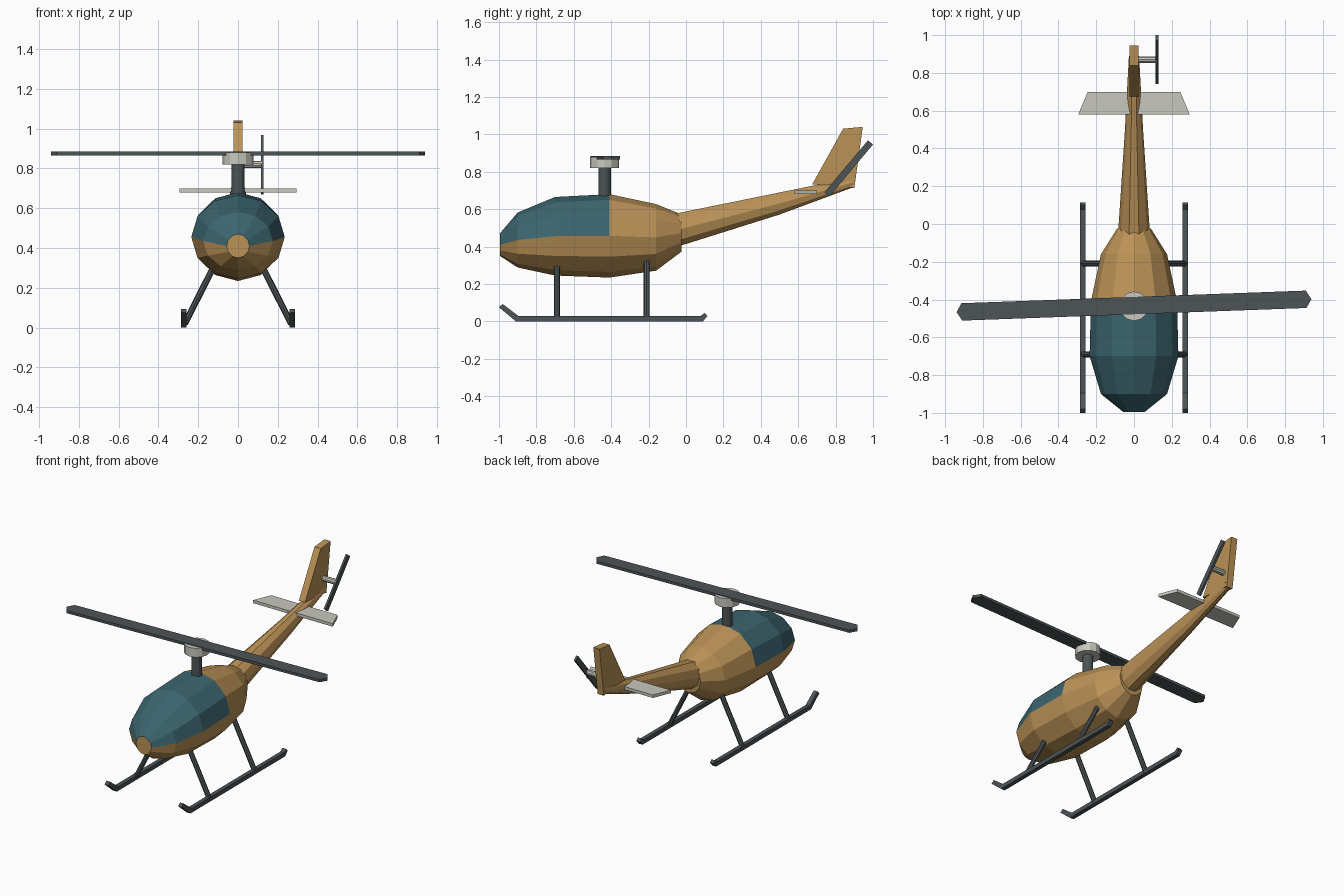
import bpy, bmesh, math
from mathutils import Vector, Matrix

if "Cube" in bpy.data.objects:
    bpy.data.objects.remove(bpy.data.objects["Cube"])


def material(name, rgb):
    m = bpy.data.materials.new(name)
    m.diffuse_color = (*rgb, 1)
    m.use_nodes = True
    m.node_tree.nodes["Principled BSDF"].inputs["Base Color"].default_value = m.diffuse_color
    return m


TAN = material("tan paint", (0.50, 0.29, 0.095))
TEAL = material("teal glass", (0.045, 0.13, 0.16))
DARK = material("dark metal", (0.075, 0.09, 0.095))
PALE = material("pale metal", (0.58, 0.58, 0.52))


def finish(bm, name, *mats):
    bmesh.ops.recalc_face_normals(bm, faces=bm.faces)
    me = bpy.data.meshes.new(name)
    bm.to_mesh(me)
    bm.free()
    for m in mats:
        me.materials.append(m)
    ob = bpy.data.objects.new(name, me)
    bpy.context.collection.objects.link(ob)
    return ob


def loft(name, rings, sides, mats, glass_rows=0):
    """Skin elliptical rings (y, centre z, half width, half height) along y."""
    bm = bmesh.new()
    loops = []
    for y, z, rx, rz in rings:
        angles = [2 * math.pi * i / sides for i in range(sides)]
        loops.append([bm.verts.new((rx * math.cos(a), y, z + rz * math.sin(a))) for a in angles])
    for row, (a, b) in enumerate(zip(loops, loops[1:])):
        for i in range(sides):
            j = (i + 1) % sides
            f = bm.faces.new((a[i], a[j], b[j], b[i]))
            f.material_index = int(row < glass_rows and i < sides // 2)
    bm.faces.new(loops[0])
    bm.faces.new(loops[-1])
    return finish(bm, name, *mats)


def prism(name, points, extrude, mat, matrix=Matrix()):
    """Extrude a flat polygon along a vector."""
    bm = bmesh.new()
    face = bm.faces.new([bm.verts.new(p) for p in points])
    new = bmesh.ops.extrude_face_region(bm, geom=[face])["geom"]
    bmesh.ops.translate(bm, vec=extrude, verts=[v for v in new if isinstance(v, bmesh.types.BMVert)])
    # extrude_face_region may leave the source face in place; keep one cap at each end
    if not face.is_valid:
        bmesh.ops.holes_fill(bm, edges=bm.edges)
    bm.transform(matrix)
    return finish(bm, name, mat)


def rod(name, start, end, radius, sides, mat):
    start, end = Vector(start), Vector(end)
    d = end - start
    bm = bmesh.new()
    turn = Matrix.Translation((start + end) / 2) @ d.to_track_quat("Z", "Y").to_matrix().to_4x4()
    bmesh.ops.create_cone(bm, cap_ends=True, segments=sides, radius1=radius,
                          radius2=radius, depth=d.length, matrix=turn)
    return finish(bm, name, mat)


# Cabin with glass upper front
loft("cabin", [(-0.995, 0.41, 0.057, 0.06), (-0.90, 0.435, 0.175, 0.147),
               (-0.70, 0.455, 0.235, 0.21), (-0.41, 0.457, 0.228, 0.223),
               (-0.16, 0.449, 0.175, 0.178), (-0.025, 0.472, 0.09, 0.10)],
     12, (TAN, TEAL), glass_rows=3)

# Tail boom
loft("tail_boom", [(-0.06, 0.485, 0.085, 0.095), (0.50, 0.63, 0.048, 0.062),
                   (0.89, 0.742, 0.027, 0.028)], 10, (TAN,))

# Tail fin
fin = [(0.675, 0.733), (0.84, 1.03), (0.945, 1.04), (0.90, 0.712), (0.86, 0.72)]
prism("tail_fin", [(-0.023, y, z) for y, z in fin], (0.046, 0, 0), TAN)

# Horizontal stabiliser
prism("stabiliser", [(-0.295, 0.58, 0.68), (0.295, 0.58, 0.68), (0.245, 0.70, 0.68),
                     (-0.245, 0.70, 0.68)], (0, 0, 0.02), PALE)

# Tail rotor
rod("tail_rotor_shaft", (0.0, 0.87, 0.82), (0.12, 0.87, 0.82), 0.018, 10, PALE)
L, W = 0.181, 0.0175
prism("tail_rotor_blade", [(0, -L, -W), (0, L, -W), (0, L, W), (0, -L, W)], (0.014, 0, 0), DARK,
      Matrix.Translation((0.115, 0.87, 0.818)) @ Matrix.Rotation(math.radians(50), 4, "X"))

# Main rotor
rod("mast", (0, -0.435, 0.62), (0, -0.435, 0.84), 0.033, 12, DARK)
rod("rotor_hub", (0, -0.435, 0.82), (0, -0.435, 0.88), 0.078, 12, PALE)
blade = [(-0.94, 0), (-0.912, -0.046), (0.912, -0.046), (0.94, 0), (0.912, 0.046), (-0.912, 0.046)]
prism("main_rotor_blade", [(x, y, 0) for x, y in blade], (0, 0, 0.018), DARK,
      Matrix.Translation((0, -0.432, 0.866)) @ Matrix.Rotation(math.radians(2.1), 4, "Z"))

# Landing gear
skid = [(-1.0, 0.075), (-0.98, 0.093), (-0.895, 0.028), (0.078, 0.028), (0.1, 0.045),
        (0.115, 0.028), (0.09, 0), (-0.91, 0)]
for side, s in (("left", -1), ("right", 1)):
    prism(side + "_skid", [(s * 0.272 - 0.014, y, z) for y, z in skid], (0.028, 0, 0), DARK)
    for end, y in (("front", -0.69), ("rear", -0.21)):
        rod(f"{side}_{end}_strut", (s * 0.268, y, 0.018), (s * 0.105, y, 0.34), 0.016, 8, DARK)
